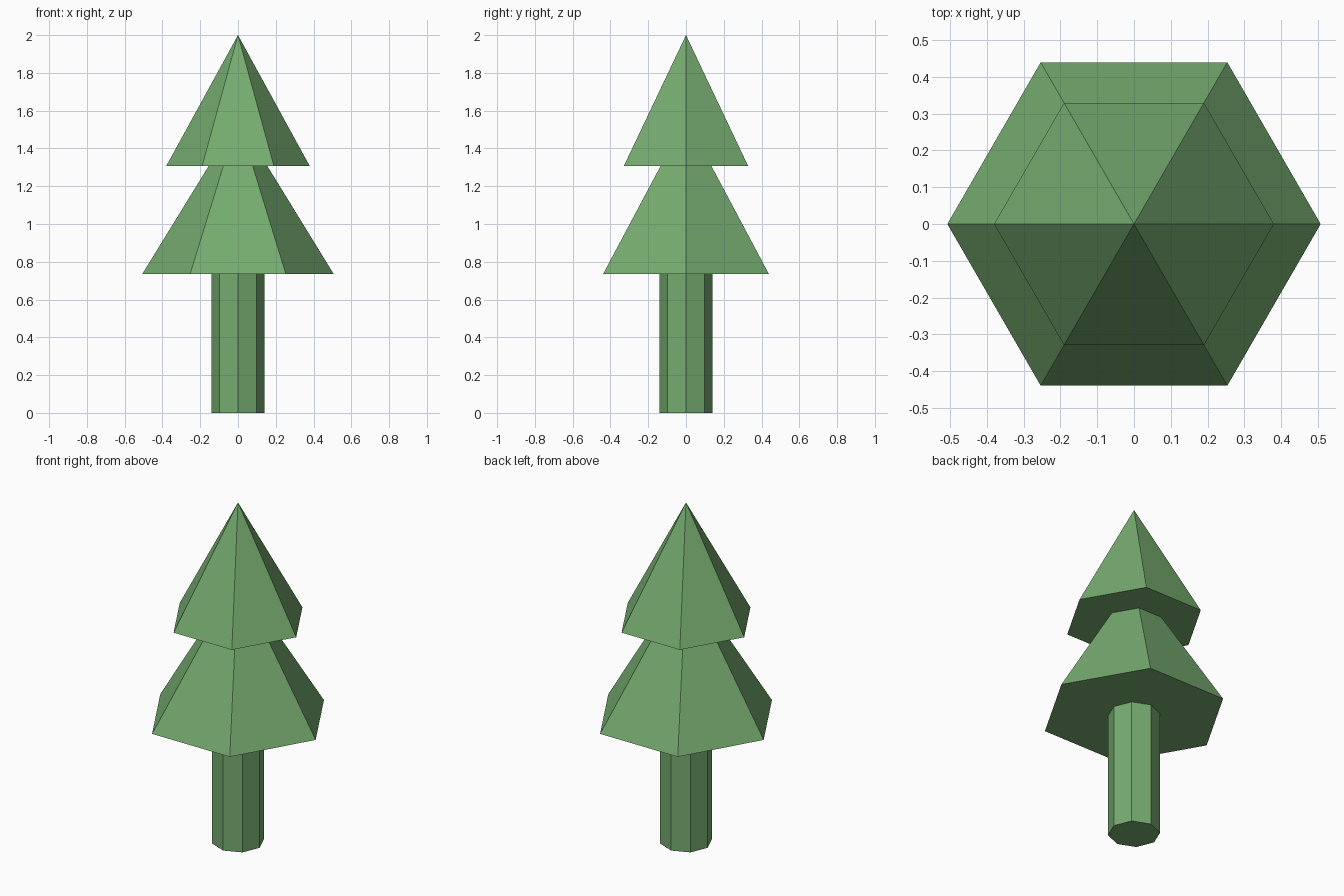
import bpy
from math import radians

if "Cube" in bpy.data.objects:
    bpy.data.objects.remove(bpy.data.objects["Cube"])

green = bpy.data.materials.new("leaf_green")
green.diffuse_color = (0.18, 0.41, 0.16, 1)
green.use_nodes = True
green.node_tree.nodes["Principled BSDF"].inputs["Base Color"].default_value = green.diffuse_color


def tapered(name, sides, r_bottom, r_top, z0, z1, turn=0):
    """Flat-shaded prism or pyramid standing between heights z0 and z1."""
    bpy.ops.mesh.primitive_cone_add(
        vertices=sides, radius1=r_bottom, radius2=r_top, depth=z1 - z0,
        location=(0, 0, (z0 + z1) / 2), rotation=(0, 0, radians(turn)))
    obj = bpy.context.object
    obj.name = name
    obj.data.materials.append(green)
    bpy.ops.object.transform_apply(location=False, rotation=True, scale=True)
    return obj


# Eight-sided trunk, ending just inside the foliage
tapered("trunk", 8, 0.14, 0.14, 0, 0.76)

# Six-sided foliage tiers, corners on the x axis
tapered("lower_foliage", 6, 0.507, 0, 0.735, 1.56, turn=30)
tapered("upper_foliage", 6, 0.38, 0, 1.307, 2.0, turn=30)
